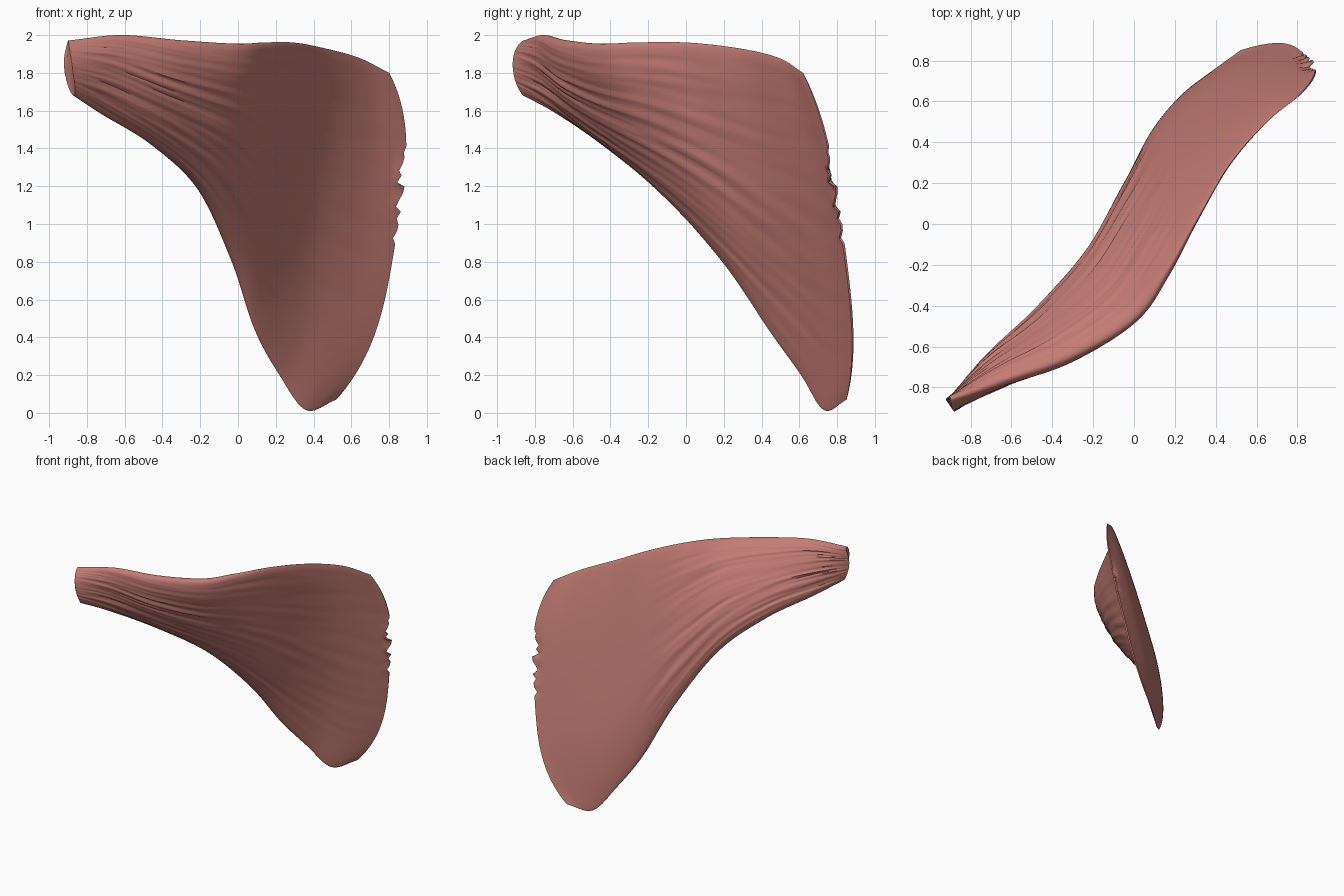
import bpy, bmesh, math, random
from mathutils import Vector, noise

cube = bpy.data.objects.get("Cube")
if cube:
    bpy.data.objects.remove(cube, do_unlink=True)
random.seed(4)

# Stations from tendon to broad border: upper edge, middle, lower edge, half thickness
STATIONS = [
    ((-.90, -.85, 1.97), (-.90, -.89, 1.84), (-.87, -.86, 1.68), .035),
    ((-.62, -.76, 2.00), (-.67, -.72, 1.80), (-.72, -.67, 1.58), .065),
    ((-.30, -.65, 1.97), (-.39, -.54, 1.70), (-.46, -.42, 1.42), .090),
    ((.00, -.47, 1.95), (-.12, -.30, 1.58), (-.21, -.13, 1.18), .100),
    ((.15, -.26, 1.96), (.07, .00, 1.42), (-.03, .20, .80), .090),
    ((.30, .01, 1.96), (.23, .31, 1.22), (.09, .44, .44), .065),
    ((.46, .28, 1.93), (.40, .54, 1.08), (.22, .61, .20), .045),
    ((.64, .49, 1.88), (.62, .72, .98), (.36, .73, .015), .028),
    ((.80, .62, 1.80), (.835, .83, .93), (.52, .85, .07), .006),
]
LAST = len(STATIONS) - 1
STEPS, SIDE = 80, 80


def spline(vals, s):
    """Catmull-Rom through the stations."""
    i = min(int(s), LAST - 1)
    f = s - i
    b, c = vals[i], vals[i + 1]
    a = vals[i - 1] if i > 0 else b * 2 - c
    d = vals[i + 2] if i + 2 <= LAST else c * 2 - b
    return (b * 2 + (c - a) * f + (a * 2 - b * 5 + c * 4 - d) * f ** 2
            + (b * 3 - a - c * 3 + d) * f ** 3) * .5


upper, middle, lower = ([Vector(st[k]) for st in STATIONS] for k in range(3))
bulge = [m - (u + l) * .5 for u, m, l in zip(upper, middle, lower)]
thick = [st[3] for st in STATIONS]


def sheet(s, t):
    """Point on the curved middle sheet of the muscle."""
    line = spline(upper, s).lerp(spline(lower, s), t)
    power = 2 + 1.4 * s / LAST
    return line + spline(bulge, s) * (1 - abs(2 * t - 1) ** power)


def sheet_normal(s, t):
    """Unit normal, towards the back."""
    e = .01
    s0, s1 = max(s - e, 0), min(s + e, LAST)
    t0, t1 = max(t - e, 0), min(t + e, 1)
    along = sheet(s1, t) - sheet(s0, t)
    across = sheet(s, t1) - sheet(s, t0)
    return along.cross(across).normalized()


def fibre(s, t, side):
    """Long grooves that follow the fibres and fade out over the smooth back."""
    n = noise.noise(Vector((s * .45, t * 22, side * 9)))
    n += .5 * noise.noise(Vector((s * .8, t * 48, side * 5)))
    fade = max(0, min(1, 5 - s)) if side > 0 else max(.2, min(1, 1.5 - s * .18))
    return n * .011 * fade * min(1, .35 + s)


fray = [random.uniform(-.06, .01) for _ in range(SIDE + 1)]


def surface_point(s, k, side):
    angle = math.pi * k / SIDE
    t = (1 - math.cos(angle)) / 2
    offset = spline(thick, s) + fibre(s, t, side) * min(1, (LAST - s) * 2)
    p = sheet(s, t) + sheet_normal(s, t) * offset * math.sin(angle) * side
    # Torn fibres along the upper half of the broad border
    if s > LAST - .3 and .23 < t < .5:
        p += Vector((.7, .6, .15)) * fray[k] * (s - LAST + .3) / .3
    return p


# Muscle body, lofted as closed rings
bm = bmesh.new()
rings = []
for j in range(STEPS + 1):
    s = LAST * j / STEPS
    ring = [surface_point(s, k, -1) for k in range(SIDE + 1)]
    ring += [surface_point(s, k, 1) for k in range(SIDE - 1, 0, -1)]
    rings.append([bm.verts.new(p) for p in ring])
for a, b in zip(rings, rings[1:]):
    for k in range(len(a)):
        n = (k + 1) % len(a)
        bm.faces.new((a[k], a[n], b[n], b[k]))

# Rounded tendon cap
end = rings[0]
centre = sum((v.co for v in end), Vector()) / len(end)
tip = bm.verts.new(centre + Vector((-.012, -.012, 0)))
for k in range(len(end)):
    bm.faces.new((end[(k + 1) % len(end)], end[k], tip))

# Thin closing strip at the broad border
edge = rings[-1]
for k in range(SIDE):
    quad = [edge[k], edge[k + 1], edge[-k - 1], edge[-k]]
    bm.faces.new(list(dict.fromkeys(quad)))
bmesh.ops.recalc_face_normals(bm, faces=bm.faces)

mesh = bpy.data.meshes.new("muscle_sheet")
bm.to_mesh(mesh)
bm.free()
muscle = bpy.data.objects.new("muscle_sheet", mesh)
bpy.context.collection.objects.link(muscle)

# Muscle colour
mat = bpy.data.materials.new("muscle_red")
mat.use_nodes = True
colour = (.55, .2, .175, 1)
mat.diffuse_color = colour
shader = next(n for n in mat.node_tree.nodes if n.type == "BSDF_PRINCIPLED")
shader.inputs["Base Color"].default_value = colour
shader.inputs["Roughness"].default_value = .6
mesh.materials.append(mat)

bpy.ops.object.select_all(action="DESELECT")
muscle.select_set(True)
bpy.context.view_layer.objects.active = muscle
bpy.ops.object.shade_smooth_by_angle(angle=math.radians(50))
